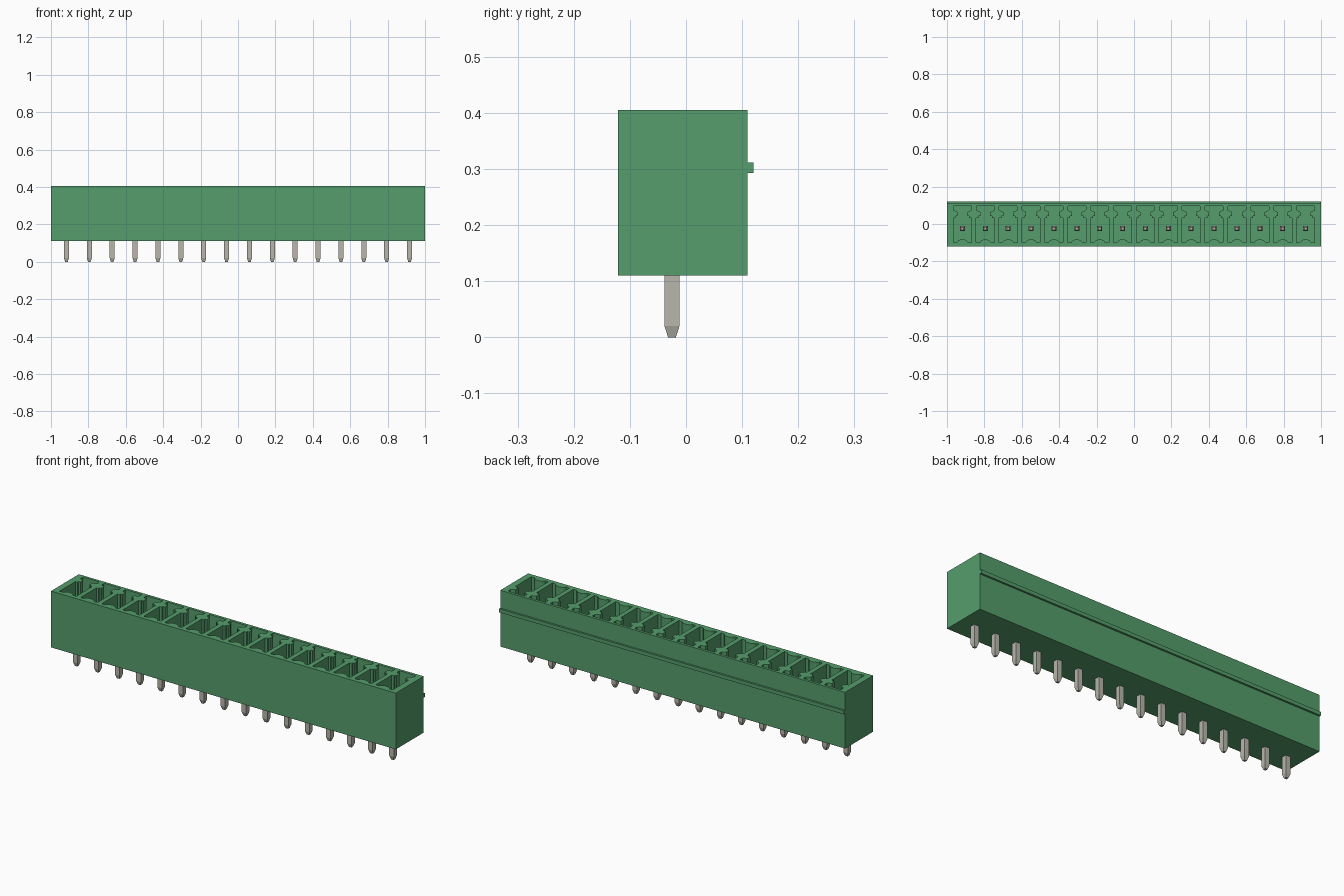
import bpy
import bmesh

cube = bpy.data.objects.get("Cube")
if cube:
    bpy.data.objects.remove(cube, do_unlink=True)

COUNT, PITCH = 16, 0.1223
PIN_Y = -0.025
BASE, RIM, FLOOR = 0.11, 0.405, 0.155
centres = [(i - (COUNT - 1) / 2) * PITCH for i in range(COUNT)]


def material(name, rgb):
    m = bpy.data.materials.new(name)
    m.use_nodes = True
    m.diffuse_color = (*rgb, 1)
    m.node_tree.nodes["Principled BSDF"].inputs["Base Color"].default_value = (*rgb, 1)
    return m


green = material("green plastic", (0.09, 0.34, 0.15))
metal = material("tinned metal", (0.48, 0.47, 0.41))


def loft(bm, rings):
    """Join rings of points into a closed solid."""
    loops = [[bm.verts.new(p) for p in ring] for ring in rings]
    n = len(loops[0])
    bm.faces.new(list(reversed(loops[0])))
    bm.faces.new(loops[-1])
    for a, b in zip(loops, loops[1:]):
        for i in range(n):
            j = (i + 1) % n
            bm.faces.new((a[i], a[j], b[j], b[i]))


def finish(name, bm, mat):
    bmesh.ops.recalc_face_normals(bm, faces=bm.faces[:])
    mesh = bpy.data.meshes.new(name)
    bm.to_mesh(mesh)
    bm.free()
    mesh.materials.append(mat)
    obj = bpy.data.objects.new(name, mesh)
    bpy.context.collection.objects.link(obj)
    return obj


def rect(x, y, z, hx, hy):
    return [(x - hx, y - hy, z), (x + hx, y - hy, z),
            (x + hx, y + hy, z), (x - hx, y + hy, z)]


# Housing with the long ridge on its back, as one side profile
profile = [(-0.121, BASE), (0.11, BASE), (0.11, 0.293), (0.12, 0.293),
           (0.12, 0.312), (0.11, 0.312), (0.11, RIM), (-0.121, RIM)]
bm = bmesh.new()
loft(bm, [[(x, y, z) for y, z in profile] for x in (-1, 1)])
housing = finish("housing", bm, green)

# Keyed sockets: curved rib at the front, flared slot at the back
half = [(0.01, -0.083), (0.021, -0.088), (0.031, -0.099), (0.049, -0.099),
        (0.049, 0.033), (0.036, 0.033), (0.036, 0.042), (0.026, 0.042),
        (0.026, 0.064), (0.048, 0.074), (0.048, 0.096)]
outline = half + [(-x, y) for x, y in reversed(half)]
bm = bmesh.new()
for cx in centres:
    loft(bm, [[(cx + x, y, z) for x, y in outline] for z in (FLOOR, RIM + 0.05)])
cutter = finish("socket_cutter", bm, green)
cutter.hide_render = True

cut = housing.modifiers.new("sockets", "BOOLEAN")
cut.operation = "DIFFERENCE"
cut.solver = "EXACT"
cut.object = cutter
bpy.context.view_layer.update()
graph = bpy.context.evaluated_depsgraph_get()
carved = bpy.data.meshes.new_from_object(housing.evaluated_get(graph))
housing.modifiers.clear()
housing.data = carved
bpy.data.objects.remove(cutter, do_unlink=True)

# Square pins, tapered at both ends
for i, cx in enumerate(centres):
    bm = bmesh.new()
    loft(bm, [rect(cx, PIN_Y, z, w, w) for z, w in
              ((0, 0.007), (0.02, 0.0133), (0.335, 0.0133), (0.355, 0.007))])
    finish(f"pin_{i + 1}", bm, metal)
